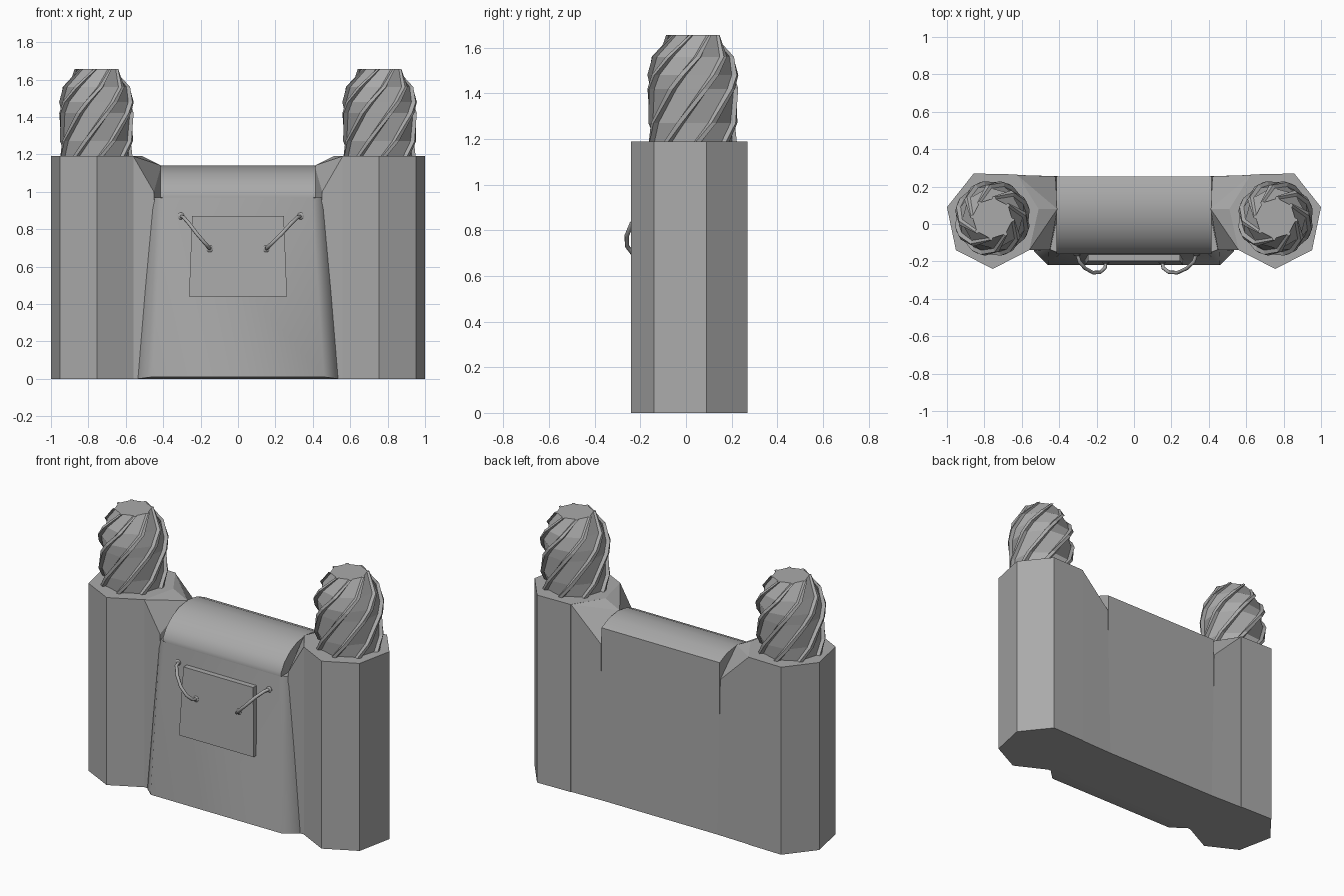
import bpy, bmesh, math
from mathutils import Vector

cube = bpy.data.objects.get("Cube")
if cube:
    bpy.data.objects.remove(cube, do_unlink=True)

stone = bpy.data.materials.new("grey_stone")
stone.use_nodes = True
GREY = (0.4, 0.4, 0.4, 1)
stone.diffuse_color = GREY
stone.node_tree.nodes["Principled BSDF"].inputs["Base Color"].default_value = GREY


def finish(name, bm, smooth=None):
    """Turn a bmesh into a named stone object."""
    bmesh.ops.recalc_face_normals(bm, faces=bm.faces)
    mesh = bpy.data.meshes.new(name)
    bm.to_mesh(mesh)
    bm.free()
    mesh.materials.append(stone)
    obj = bpy.data.objects.new(name, mesh)
    bpy.context.collection.objects.link(obj)
    if smooth:
        bpy.ops.object.select_all(action="DESELECT")
        obj.select_set(True)
        bpy.context.view_layer.objects.active = obj
        bpy.ops.object.shade_smooth_by_angle(angle=math.radians(smooth))
    return obj


def hull(name, points, smooth=None):
    bm = bmesh.new()
    for p in points:
        bm.verts.new(p)
    bmesh.ops.convex_hull(bm, input=bm.verts)
    bmesh.ops.dissolve_limit(bm, angle_limit=0.01, verts=bm.verts, edges=bm.edges)
    return finish(name, bm, smooth)


def loft(name, rings, smooth=None):
    """Skin matching closed rings and cap both ends."""
    bm = bmesh.new()
    loops = [[bm.verts.new(p) for p in ring] for ring in rings]
    n = len(loops[0])
    for a, b in zip(loops, loops[1:]):
        for i in range(n):
            j = (i + 1) % n
            bm.faces.new((a[i], a[j], b[j], b[i]))
    bm.faces.new(loops[0])
    bm.faces.new(loops[-1])
    return finish(name, bm, smooth)


TOP = 1.19
TOWER = [(0.755, -0.24), (0.952, -0.14), (1.0, 0.09), (0.857, 0.27),
         (0.625, 0.265), (0.51, 0.08), (0.56, -0.14)]
# Finial rings: height, radius, twist in degrees
FINIAL = [(1.18, 0.19, 0), (1.27, 0.197, 22), (1.42, 0.2, 56),
          (1.48, 0.199, 70), (1.56, 0.177, 92), (1.655, 0.115, 125)]
# One rib and its groove: angle within the sector, radius factor
RIB = [(0, 0.91), (2, 1.02), (9, 1.02), (11, 0.91)]
SECTORS = 8

for s, side in ((1, "left"), (-1, "right")):
    # Seven-sided tower
    loft(side + "_tower", [[(s * x, y, z) for x, y in TOWER] for z in (0, TOP)])

    # Twisted ribbed finial, same turning direction on both towers
    rings = []
    for z, r, twist in FINIAL:
        ring = []
        for k in range(SECTORS):
            for a, f in RIB:
                t = math.radians(360 / SECTORS * k + a + twist)
                ring.append((s * 0.757 + r * f * math.cos(t),
                             0.03 + r * f * math.sin(t), z))
        rings.append(ring)
    loft(side + "_twisted_finial", rings)

    # Sloping shoulder between tower and wall
    upper = [(0.625, 0.262, TOP), (0.51, 0.08, TOP), (0.56, -0.14, TOP),
             (0.42, 0.255, 0.99), (0.45, -0.14, 1.0), (0.41, 0.08, 1.14)]
    lower = [(0.625, 0.262, 0), (0.56, -0.14, 0), (0.4, 0.255, 0), (0.4, -0.14, 0)]
    hull(side + "_shoulder", [(s * x, y, z) for x, y, z in upper + lower])

# Middle wall with curved top
PROFILE = [(-0.13, 0), (-0.13, 0.96), (-0.16, 0.97), (-0.16, 0.995), (-0.125, 1.05),
           (-0.07, 1.095), (0.0, 1.127), (0.09, 1.14), (0.18, 1.128),
           (0.255, 1.095), (0.255, 0)]
loft("wall_with_curved_top", [[(x, y, z) for y, z in PROFILE] for x in (-0.415, 0.415)], 35)

# Leaning front apron
apron = []
for s in (1, -1):
    for x, y, z in [(0.46, -0.22, 0.01), (0.535, -0.145, 0), (0.395, -0.157, 0.97),
                    (0.455, -0.135, 0.97), (0.53, 0, 0), (0.45, 0, 0.97)]:
        apron.append((s * x, y, z))
hull("front_apron", apron, 50)

# Slanted notice board
hull("hanging_board", [(s * w, y, z) for s in (1, -1) for w, y, z in
                       [(0.245, -0.198, 0.87), (0.245, -0.15, 0.87),
                        (0.262, -0.218, 0.44), (0.262, -0.17, 0.44)]])


def rope(name, points, radius):
    curve = bpy.data.curves.new(name, "CURVE")
    curve.dimensions = "3D"
    curve.bevel_depth = radius
    curve.bevel_resolution = 1
    curve.use_fill_caps = True
    spline = curve.splines.new("POLY")
    spline.points.add(len(points) - 1)
    for point, co in zip(spline.points, points):
        point.co = (*co, 1)
    curve.materials.append(stone)
    obj = bpy.data.objects.new(name, curve)
    bpy.context.collection.objects.link(obj)
    bpy.ops.object.select_all(action="DESELECT")
    obj.select_set(True)
    bpy.context.view_layer.objects.active = obj
    bpy.ops.object.convert(target="MESH")


def eyelet(name, centre):
    bm = bmesh.new()
    bmesh.ops.create_uvsphere(bm, u_segments=10, v_segments=6, radius=0.019)
    for v in bm.verts:
        v.co = Vector((v.co.x, v.co.y * 0.4, v.co.z)) + Vector(centre)
    finish(name, bm, 40)


# Ropes holding the board
for s, side, top_x in ((1, "left", 0.335), (-1, "right", 0.305)):
    low_x = 0.15
    path = [(0.0, -0.155, 0.87), (0.08, -0.2, 0.865), (0.28, -0.237, 0.83),
            (0.55, -0.26, 0.775), (0.8, -0.258, 0.73), (0.97, -0.235, 0.7),
            (1.0, -0.2, 0.695)]
    rope(side + "_rope", [(s * (top_x + (low_x - top_x) * t), y, z)
                          for t, y, z in path], 0.01)
    eyelet(side + "_wall_eyelet", (s * top_x, -0.165, 0.87))
    eyelet(side + "_board_eyelet", (s * low_x, -0.206, 0.695))
